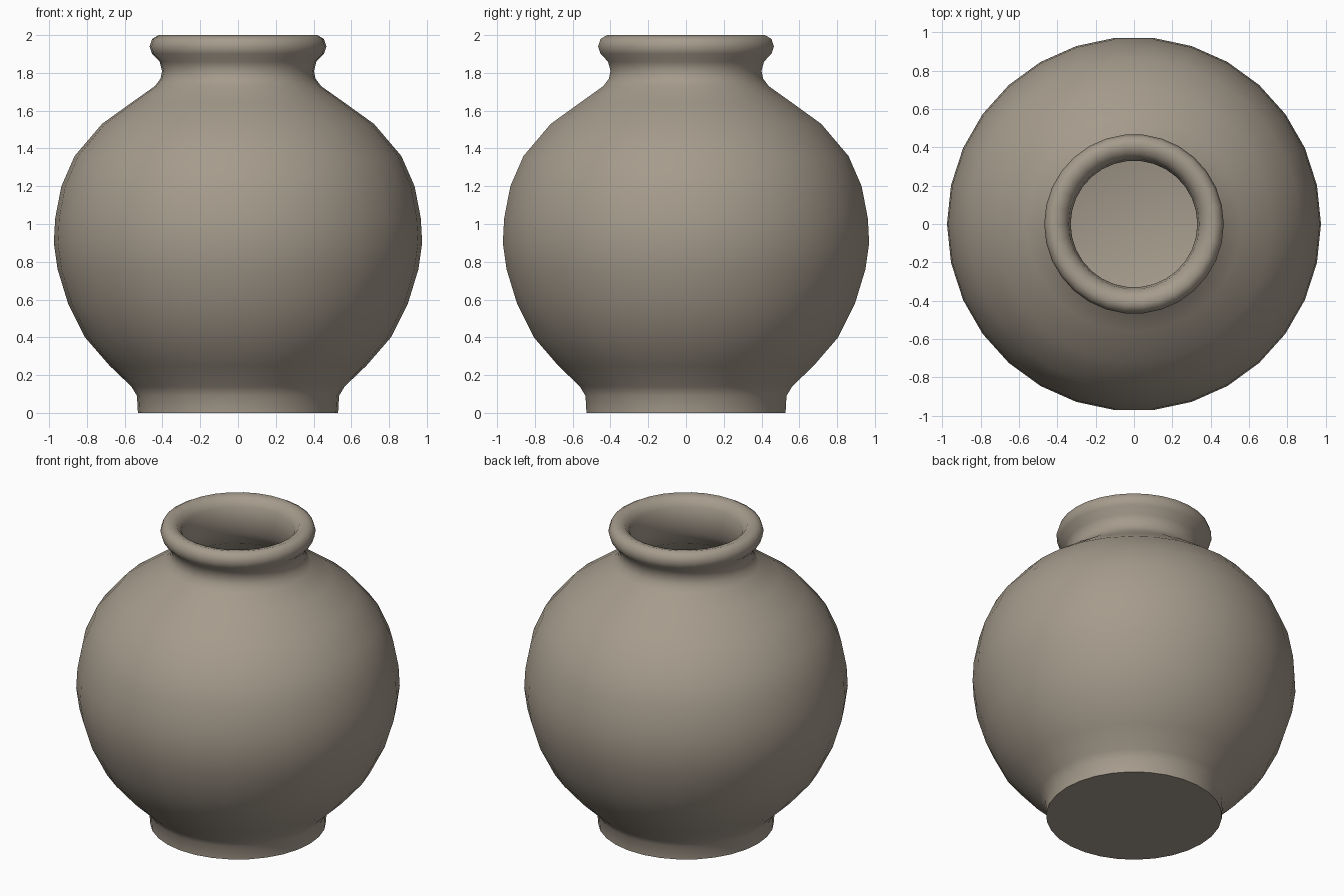
import bpy, bmesh, math

if "Cube" in bpy.data.objects:
    bpy.data.objects.remove(bpy.data.objects["Cube"])

SEGMENTS = 30

# clay colour
clay = bpy.data.materials.new("grey_brown_clay")
clay.diffuse_color = (0.38, 0.33, 0.265, 1)
clay.use_nodes = True
clay.node_tree.nodes["Principled BSDF"].inputs["Base Color"].default_value = clay.diffuse_color

# profile as (radius, height): outside from base to lip, then down the inside
outside = [(0.53, 0.0), (0.535, 0.09), (0.565, 0.14), (0.68, 0.25),
           (0.81, 0.40), (0.90, 0.58), (0.955, 0.76), (0.975, 0.90),
           (0.968, 1.03), (0.935, 1.20), (0.865, 1.36), (0.72, 1.53),
           (0.56, 1.645), (0.44, 1.73), (0.41, 1.77), (0.402, 1.81),
           (0.415, 1.86), (0.455, 1.90), (0.468, 1.94), (0.455, 1.98),
           (0.42, 2.0)]
inside = [(0.37, 1.985), (0.34, 1.94), (0.33, 1.86), (0.34, 1.76),
          (0.40, 1.67), (0.66, 1.48), (0.80, 1.32), (0.87, 1.17),
          (0.905, 0.95), (0.885, 0.77), (0.83, 0.60), (0.74, 0.44),
          (0.62, 0.30), (0.48, 0.18), (0.33, 0.12)]

# revolve into rings
bm = bmesh.new()
rings = []
for r, z in outside + inside:
    rings.append([bm.verts.new((r * math.cos(2 * math.pi * i / SEGMENTS),
                                r * math.sin(2 * math.pi * i / SEGMENTS), z))
                  for i in range(SEGMENTS)])
for a, b in zip(rings, rings[1:]):
    for i in range(SEGMENTS):
        j = (i + 1) % SEGMENTS
        bm.faces.new((a[i], a[j], b[j], b[i]))

# flat underside and inner floor
bm.faces.new(rings[0][::-1])
bm.faces.new(rings[-1])
bmesh.ops.recalc_face_normals(bm, faces=bm.faces)

mesh = bpy.data.meshes.new("round_jar")
bm.to_mesh(mesh)
bm.free()
mesh.materials.append(clay)
jar = bpy.data.objects.new("round_jar", mesh)
bpy.context.collection.objects.link(jar)

# smooth body with a crisp foot edge
bpy.context.view_layer.objects.active = jar
jar.select_set(True)
bpy.ops.object.shade_smooth_by_angle(angle=math.radians(60))
